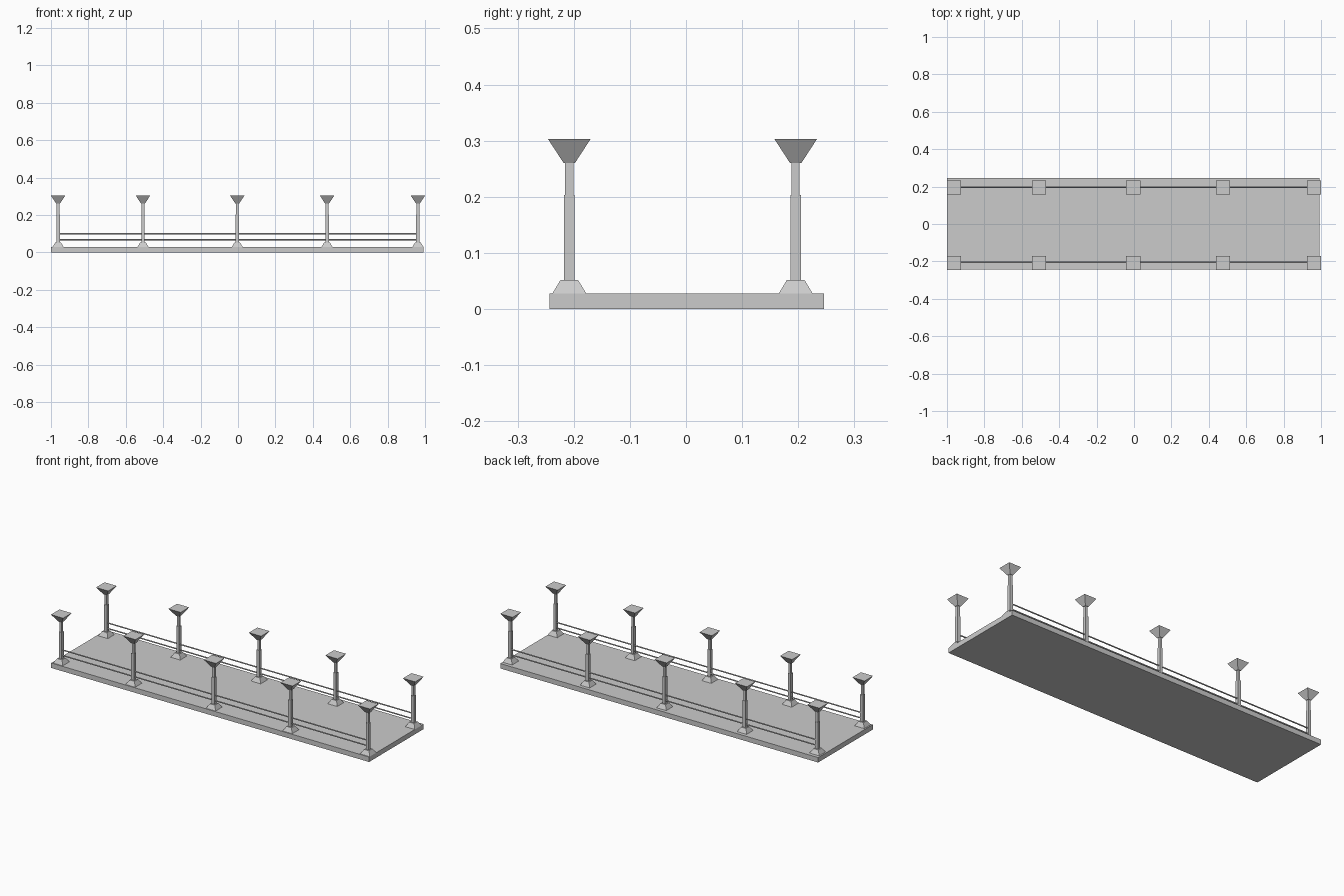
import bpy, bmesh, math
from mathutils import Matrix

if "Cube" in bpy.data.objects:
    bpy.data.objects.remove(bpy.data.objects["Cube"])


def make_object(name, bm):
    bmesh.ops.recalc_face_normals(bm, faces=bm.faces)
    mesh = bpy.data.meshes.new(name)
    bm.to_mesh(mesh)
    bm.free()
    obj = bpy.data.objects.new(name, mesh)
    bpy.context.collection.objects.link(obj)
    return obj


def frustum(bm, x, y, z0, z1, r0, r1):
    """Square tapered block; r0 and r1 are half-widths at bottom and top."""
    bottom, top = [[bm.verts.new((x + sx * r, y + sy * r, z))
                    for sx, sy in ((-1, -1), (1, -1), (1, 1), (-1, 1))]
                   for r, z in ((r0, z0), (r1, z1))]
    bm.faces.new(bottom[::-1])
    bm.faces.new(top)
    for i in range(4):
        j = (i + 1) % 4
        bm.faces.new((bottom[i], bottom[j], top[j], top[i]))


POST_X = (-0.962, -0.508, -0.004, 0.476, 0.962)
SIDES = {"front": -0.208, "back": 0.1955}
DECK_TOP = 0.028

# Deck slab
bm = bmesh.new()
bmesh.ops.create_cube(bm, size=1)
bmesh.ops.scale(bm, vec=(1.992, 0.489, DECK_TOP), verts=bm.verts)
bmesh.ops.translate(bm, vec=(-0.004, 0.001, DECK_TOP / 2), verts=bm.verts)
make_object("deck", bm)

# Post sections: name, bottom z, top z, bottom half-width, top half-width
SECTIONS = (
    ("foot", DECK_TOP, 0.052, 0.030, 0.0155),
    ("lower_shaft", 0.052, 0.203, 0.0092, 0.0092),
    ("upper_shaft", 0.203, 0.260, 0.0072, 0.0072),
    ("cap", 0.260, 0.303, 0.010, 0.038),
)
for side, y in SIDES.items():
    for number, x in enumerate(POST_X, 1):
        for part, z0, z1, r0, r1 in SECTIONS:
            bm = bmesh.new()
            frustum(bm, x, y, z0, z1, r0, r1)
            make_object(f"{side}_post_{number}_{part}", bm)

# Two thin rails strung along each row of posts
for side, y in (("front", -0.205), ("back", 0.197)):
    for level, z in (("lower", 0.068), ("upper", 0.099)):
        bm = bmesh.new()
        bmesh.ops.create_cone(
            bm, cap_ends=True, segments=8, radius1=0.0035, radius2=0.0035,
            depth=POST_X[-1] - POST_X[0],
            matrix=Matrix.Translation((0, y, z)) @ Matrix.Rotation(math.pi / 2, 4, 'Y'))
        make_object(f"{side}_{level}_rail", bm)
